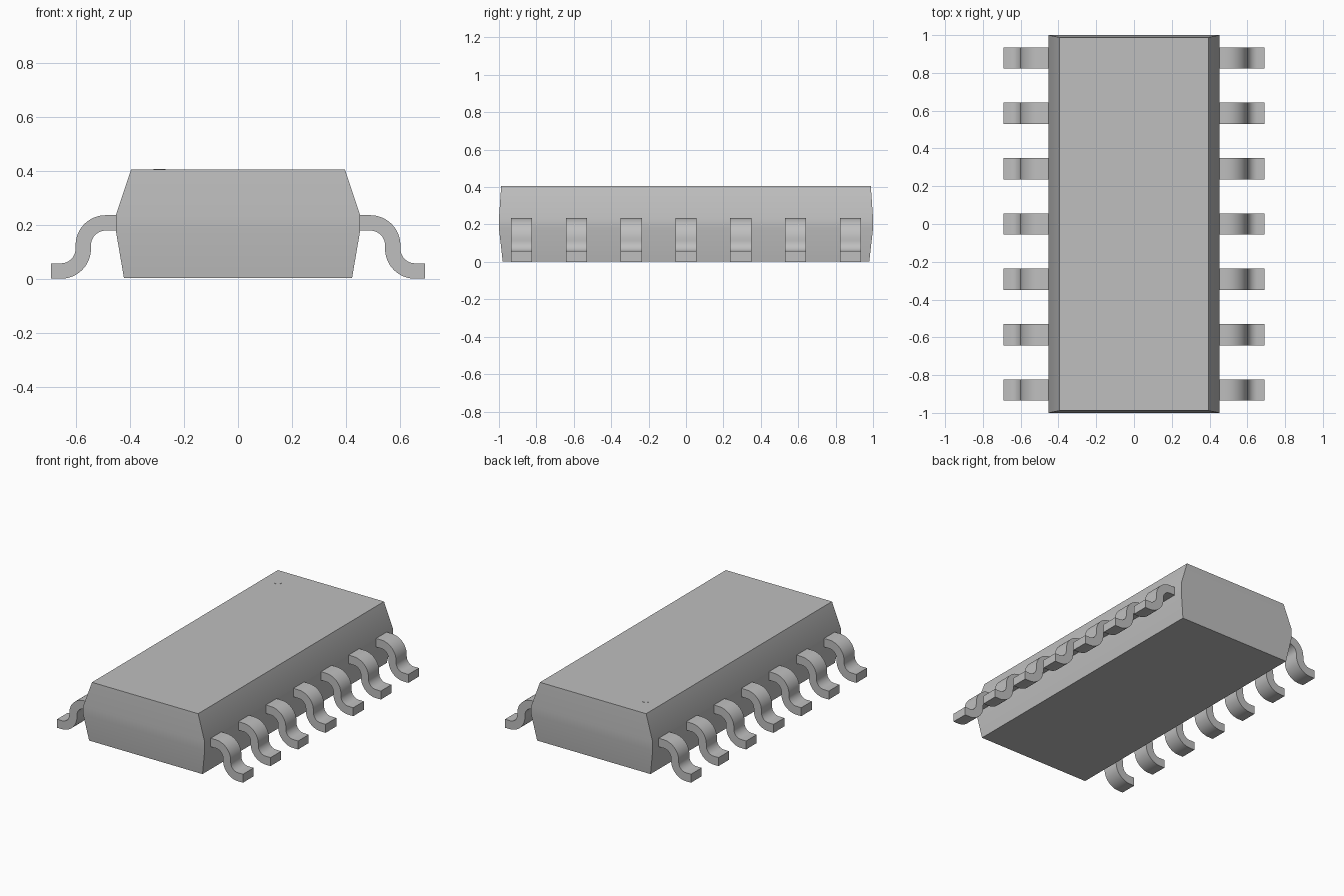
import bpy
import bmesh
from math import cos, sin, pi, radians

cube = bpy.data.objects.get("Cube")
if cube:
    bpy.data.objects.remove(cube, do_unlink=True)

# Single grey for the whole part
GREY = (0.52, 0.52, 0.52, 1)
grey = bpy.data.materials.new("plain grey")
grey.use_nodes = True
grey.diffuse_color = GREY
grey.node_tree.nodes["Principled BSDF"].inputs["Base Color"].default_value = GREY


def finish(bm, name):
    bmesh.ops.recalc_face_normals(bm, faces=bm.faces)
    mesh = bpy.data.meshes.new(name)
    bm.to_mesh(mesh)
    bm.free()
    mesh.materials.append(grey)
    obj = bpy.data.objects.new(name, mesh)
    bpy.context.scene.collection.objects.link(obj)
    bpy.ops.object.select_all(action='DESELECT')
    obj.select_set(True)
    bpy.context.view_layer.objects.active = obj
    bpy.ops.object.shade_smooth_by_angle(angle=radians(30))
    return obj


def arc(cx, cz, r, start, end, steps=12):
    angles = [start + (end - start) * i / steps for i in range(steps + 1)]
    return [(cx + r * cos(a), cz + r * sin(a)) for a in angles]


# Package body: stacked rectangular rings (half width, half length, height)
bm = bmesh.new()
rings = []
for w, l, z in [(0.422, 0.98, 0.003), (0.452, 1.0, 0.178),
                (0.452, 1.0, 0.235), (0.395, 0.988, 0.405)]:
    rings.append([bm.verts.new((sx * w, sy * l, z))
                  for sx, sy in [(-1, -1), (1, -1), (1, 1), (-1, 1)]])
for low, high in zip(rings, rings[1:]):
    for i in range(4):
        j = (i + 1) % 4
        bm.faces.new((low[i], low[j], high[j], high[i]))
bm.faces.new(rings[0])
bm.faces.new(rings[-1])
finish(bm, "package_body")

# Pin one marker: a thin disc on the top
bm = bmesh.new()
bmesh.ops.create_cone(bm, cap_ends=True, segments=24, radius1=0.022,
                      radius2=0.022, depth=0.004)
marker = finish(bm, "pin_one_marker")
marker.location = (-0.29, 0.84, 0.4045)

# Gull-wing lead profile: two opposed bends of even thickness
INNER, OUTER = 0.054, 0.111
TOP_X, TOP_Z = 0.49, 0.124
FOOT_X, FOOT_Z = TOP_X + INNER + OUTER, 0.111
profile = [(0.43, TOP_Z + OUTER)]
profile += arc(TOP_X, TOP_Z, OUTER, pi / 2, 0)
profile += arc(FOOT_X, FOOT_Z, INNER, pi, 1.5 * pi)
profile += [(0.692, FOOT_Z - INNER), (0.692, FOOT_Z - OUTER)]
profile += arc(FOOT_X, FOOT_Z, OUTER, 1.5 * pi, pi)
profile += arc(TOP_X, TOP_Z, INNER, 0, pi / 2)
profile += [(0.43, TOP_Z + INNER)]

# Seven leads along each long side
PITCH, WIDTH = 0.293, 0.113
for side, label in [(1, "left"), (-1, "right")]:
    for n in range(-3, 4):
        bm = bmesh.new()
        y = n * PITCH - WIDTH / 2
        face = bm.faces.new([bm.verts.new((side * x, y, z)) for x, z in profile])
        swept = bmesh.ops.extrude_face_region(bm, geom=[face])["geom"]
        moved = [v for v in swept if isinstance(v, bmesh.types.BMVert)]
        bmesh.ops.translate(bm, verts=moved, vec=(0, WIDTH, 0))
        finish(bm, f"{label}_lead_{n + 4}")
